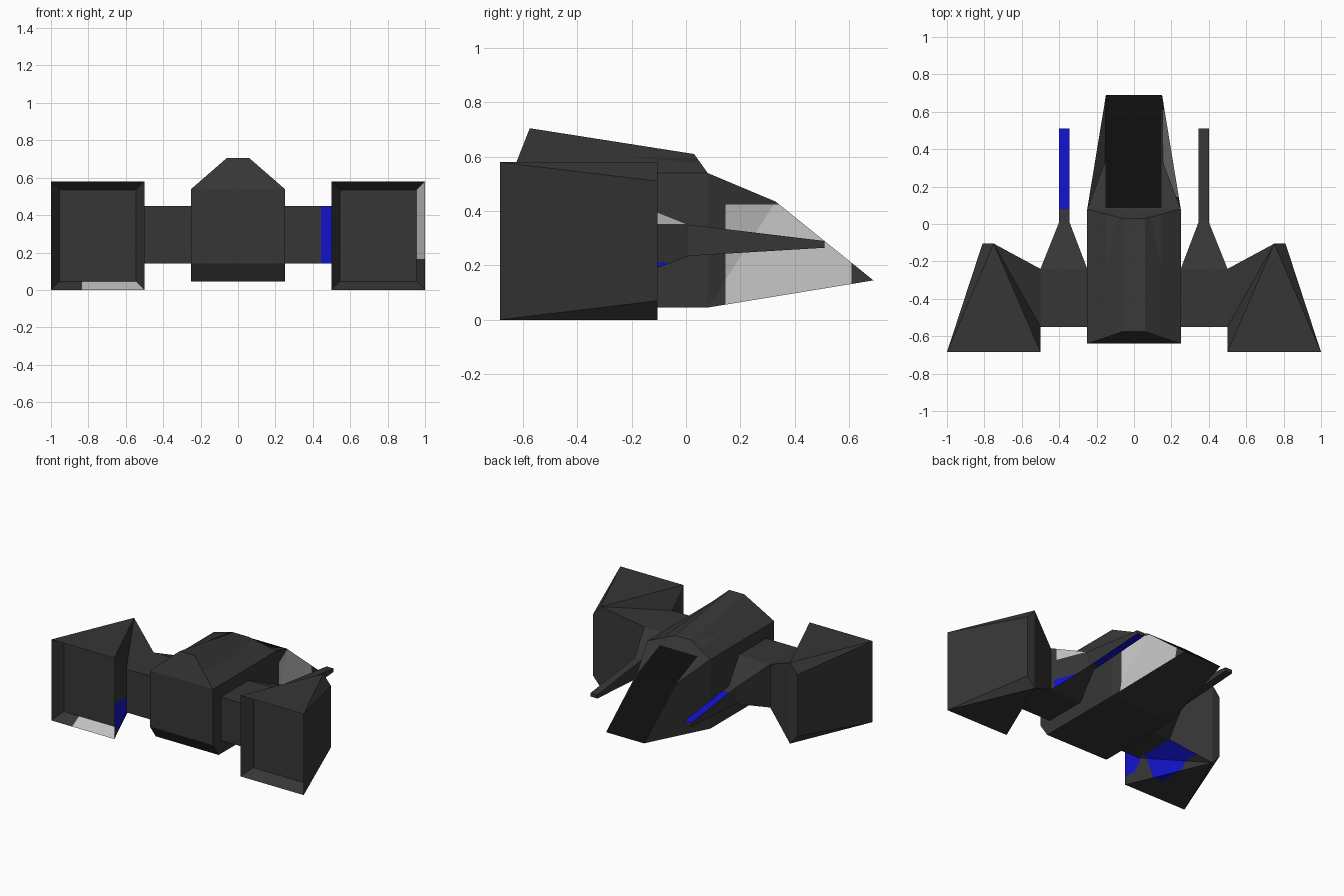
import bpy, bmesh
from mathutils import Vector

if "Cube" in bpy.data.objects:
    bpy.data.objects.remove(bpy.data.objects["Cube"])


def material(name, rgb):
    m = bpy.data.materials.new(name)
    m.diffuse_color = (*rgb, 1)
    m.use_nodes = True
    m.node_tree.nodes["Principled BSDF"].inputs["Base Color"].default_value = m.diffuse_color
    return m


MATS = [material("dark_grey", (0.037, 0.037, 0.037)),
        material("black_glass", (0.004, 0.004, 0.004)),
        material("light_grey", (0.54, 0.54, 0.54)),
        material("blue", (0.006, 0.006, 0.60))]
BLACK, LIGHT, BLUE = 1, 2, 3


def paint(bm, mat, lo, hi, normal):
    """Cut a box-bounded patch into faces looking along normal, colour it."""
    n, lo, hi = Vector(normal).normalized(), Vector(lo), Vector(hi)

    def facing():
        bm.normal_update()
        return [f for f in bm.faces if f.normal.dot(n) > 0.7]
    for axis in range(3):
        no = Vector((0, 0, 0))
        no[axis] = 1
        for co in (lo, hi):
            fs = facing()
            geom = fs + list({e for f in fs for e in f.edges}) + list({v for f in fs for v in f.verts})
            bmesh.ops.bisect_plane(bm, geom=geom, dist=1e-5, plane_co=co, plane_no=no)
    for f in facing():
        c = f.calc_center_median()
        if all(lo[i] < c[i] < hi[i] for i in range(3)):
            f.material_index = mat


def finish(bm, name, patches=()):
    bmesh.ops.recalc_face_normals(bm, faces=bm.faces[:])
    for p in patches:
        paint(bm, *p)
    me = bpy.data.meshes.new(name)
    bm.to_mesh(me)
    bm.free()
    for m in MATS:
        me.materials.append(m)
    bpy.context.collection.objects.link(bpy.data.objects.new(name, me))


# Fuselage: half outline points, mirrored across x
def fuselage():
    pts = dict(a=(.06, -.575, .705), b=(.06, .03, .61), c=(.25, -.64, .54),
               d=(.25, .08, .54), e=(.25, -.64, .14), f=(.25, -.575, .045),
               g=(.25, .08, .045), h=(.155, .33, .435), i=(.15, .69, .145))
    bm = bmesh.new()
    right = {k: bm.verts.new(p) for k, p in pts.items()}
    left = {k: bm.verts.new((-p[0], p[1], p[2])) for k, p in pts.items()}
    for side in (right, left):
        for face in ("abdc", "cdgfe", "dgh", "gih"):
            bm.faces.new([side[k] for k in face])
    loop = "abdhigfec"
    for p, q in zip(loop, loop[1:] + loop[0]):
        bm.faces.new((right[p], right[q], left[q], left[p]))
    finish(bm, "fuselage", [
        (BLACK, (-.152, .085, 0), (.148, .7, .6), (0, .6, .8)),        # canopy
        (LIGHT, (.1, .145, 0), (.3, .61, .425), (1, 0, 0))])           # side panel


# Stub wing tapering into a thin forward prong: four lofted rings
def wing(s, name, patches):
    bm = bmesh.new()
    rings = []
    for x0, x1, y, z0, z1 in ((.345, .40, .51, .265, .29), (.345, .40, .01, .235, .35),
                              (.25, .50, -.24, .14, .45), (.25, .50, -.55, .14, .45)):
        rings.append([bm.verts.new((s * x, y, z))
                      for x, z in ((x0, z0), (x1, z0), (x1, z1), (x0, z1))])
    for r, q in zip(rings, rings[1:]):
        for i in range(4):
            j = (i + 1) % 4
            bm.faces.new((r[i], r[j], q[j], q[i]))
    bm.faces.new(rings[0])
    bm.faces.new(rings[-1])
    finish(bm, name, patches)


# Wedge engine pod: vertical columns (x, y, bottom, top) joined in a loop
def pod(s, name, patches):
    cols = ((.5, -.24, .14, .45), (.75, -.105, 0, .58), (.81, -.105, .07, .51),
            (1, -.685, 0, .58), (.5, -.685, 0, .58), (.5, -.55, .14, .45))
    bm = bmesh.new()
    low = [bm.verts.new((s * x, y, z)) for x, y, z, _ in cols]
    top = [bm.verts.new((s * x, y, z)) for x, y, _, z in cols]
    walls = []
    for i in range(6):
        j = (i + 1) % 6
        walls.append(bm.faces.new((low[i], low[j], top[j], top[i])))
    for v in (low, top):
        for t in ((4, 3, 1), (1, 2, 3), (4, 1, 5), (5, 1, 0)):
            bm.faces.new([v[k] for k in t])
    bmesh.ops.recalc_face_normals(bm, faces=bm.faces[:])
    # recessed exhaust
    back = walls[3]
    bmesh.ops.inset_individual(bm, faces=[back], thickness=.063)
    for v in back.verts:
        v.co.y += .08
    finish(bm, name, patches)


fuselage()
wing(1, "right_wing", [
    (BLUE, (.3, .06, 0), (.45, .52, .4), (0, 0, -1)),
    (BLUE, (.445, -.6, .1), (.51, -.5, .5), (0, -1, 0)),
    (LIGHT, (.38, -.2, .352), (.49, .02, .46), (.93, .37, 0)),
    (BLUE, (.38, -.22, .1), (.5, -.07, .21), (.93, .37, 0))])
wing(-1, "left_wing", [
    (BLUE, (-.45, .08, 0), (-.3, .52, .4), (0, 0, 1))])
pod(1, "right_pod", [
    (LIGHT, (.9, -.7, .165), (1.01, -.6, .6), (-1, 0, 0))])
pod(-1, "left_pod", [
    (LIGHT, (-.835, -.7, -.01), (-.49, -.6, .1), (0, 0, 1)),
    (BLUE, (-.51, -.7, .06), (-.49, -.54, .25), (1, 0, 0)),
    (BLUE, (-.66, -.5, -.01), (-.49, -.15, .15), (.49, 0, -.87))])
